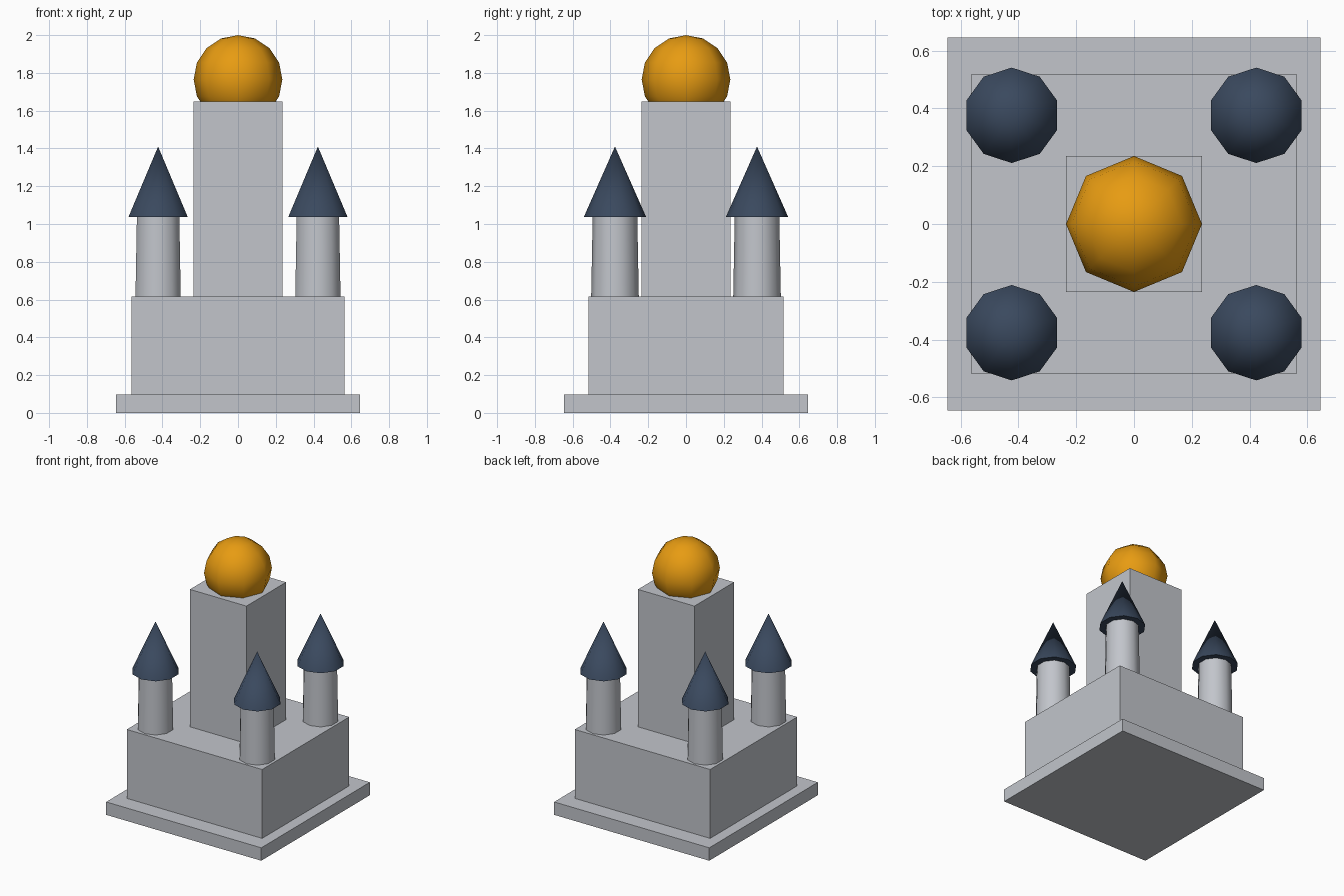
import bpy
import bmesh
import math
from mathutils import Matrix

cube = bpy.data.objects.get("Cube")
if cube:
    bpy.data.objects.remove(cube, do_unlink=True)


def material(name, rgb):
    mat = bpy.data.materials.new(name)
    mat.use_nodes = True
    mat.diffuse_color = (*rgb, 1)
    mat.node_tree.nodes["Principled BSDF"].inputs["Base Color"].default_value = (*rgb, 1)
    return mat


stone = material("pale_stone", (0.54, 0.56, 0.60))
slate = material("dark_slate", (0.042, 0.066, 0.112))
gold = material("gold", (0.80, 0.33, 0.006))


def add_part(name, bm, mat, smooth=False):
    mesh = bpy.data.meshes.new(name)
    bm.to_mesh(mesh)
    bm.free()
    mesh.materials.append(mat)
    obj = bpy.data.objects.new(name, mesh)
    bpy.context.collection.objects.link(obj)
    if smooth:
        bpy.ops.object.select_all(action="DESELECT")
        obj.select_set(True)
        bpy.context.view_layer.objects.active = obj
        bpy.ops.object.shade_smooth_by_angle(angle=math.radians(50))
    return obj


def block(name, half_x, half_y, bottom, top):
    bm = bmesh.new()
    place = Matrix.Translation((0, 0, (bottom + top) / 2))
    size = Matrix.Diagonal((2 * half_x, 2 * half_y, top - bottom, 1))
    bmesh.ops.create_cube(bm, size=1, matrix=place @ size)
    add_part(name, bm, stone)


def cone(name, x, y, r_bottom, r_top, bottom, top, mat):
    bm = bmesh.new()
    bmesh.ops.create_cone(bm, cap_ends=True, segments=10, radius1=r_bottom,
                          radius2=r_top, depth=top - bottom,
                          matrix=Matrix.Translation((x, y, (bottom + top) / 2)))
    bmesh.ops.remove_doubles(bm, verts=bm.verts, dist=0.0001)
    add_part(name, bm, mat, smooth=True)


# Stepped stone body
block("plinth", 0.645, 0.645, 0, 0.097)
block("keep", 0.563, 0.517, 0.097, 0.615)
block("central_tower", 0.235, 0.235, 0.615, 1.648)

# Golden ball sunk into the tower top
bm = bmesh.new()
bmesh.ops.create_uvsphere(bm, u_segments=8, v_segments=8, radius=0.235,
                          matrix=Matrix.Translation((0, 0, 1.765)))
add_part("golden_dome", bm, gold, smooth=True)

# Corner turrets with pointed roofs
for side, sx in (("left", 1), ("right", -1)):
    for end, sy in (("front", -1), ("back", 1)):
        x, y = 0.423 * sx, 0.376 * sy
        cone(f"{end}_{side}_turret", x, y, 0.126, 0.118, 0.615, 1.04, stone)
        cone(f"{end}_{side}_roof", x, y, 0.165, 0, 1.037, 1.41, slate)
